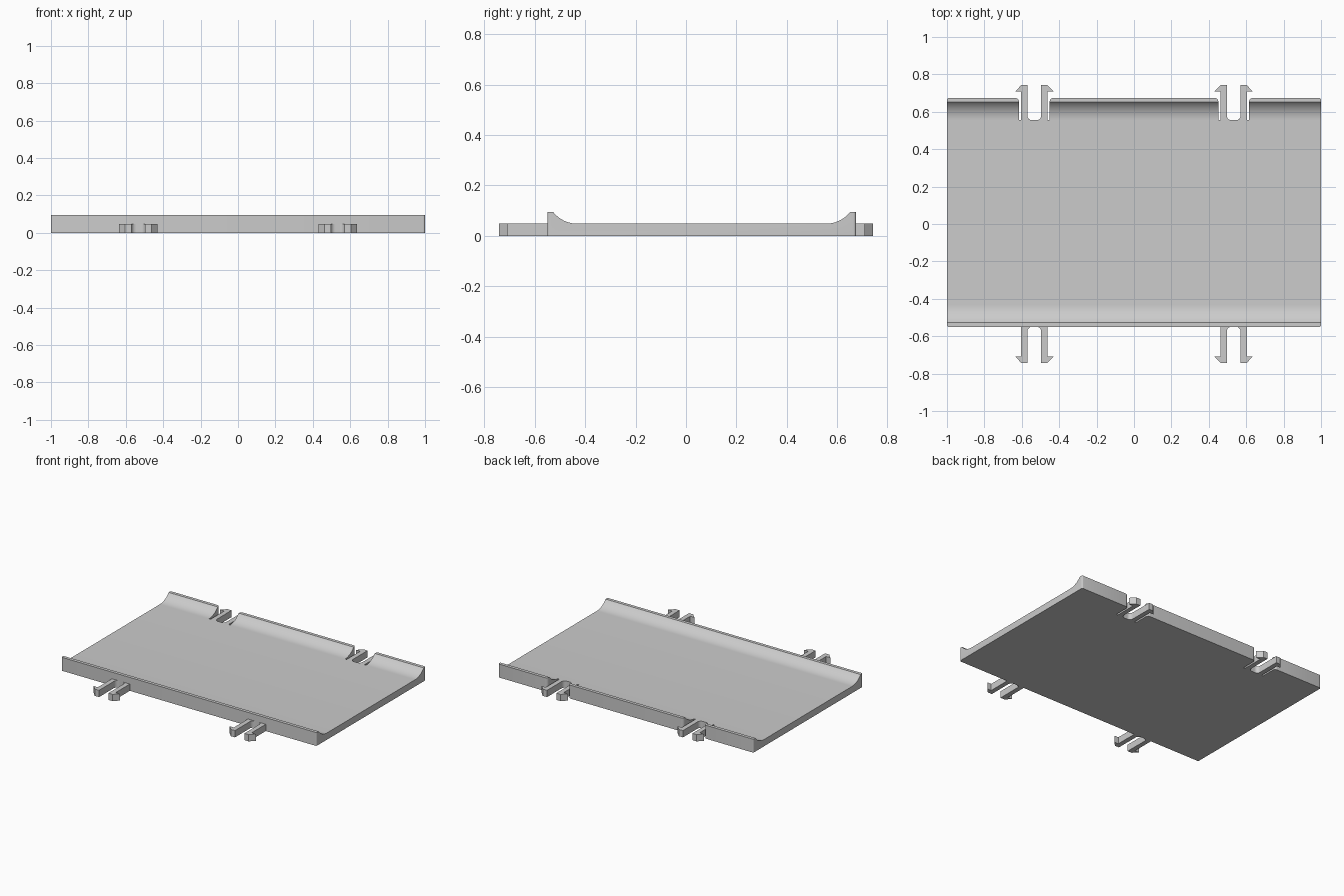
import bpy, bmesh
from math import sin, cos, pi, asin
from mathutils import Vector

cube = bpy.data.objects.get("Cube")
if cube:
    bpy.data.objects.remove(cube)

FRONT, BACK = -0.55, 0.674      # outer faces of the two lips
FLOOR, TOP = 0.048, 0.095       # tray thickness and lip height
LIP, RUN = 0.023, 0.097         # flat lip width and length of the curved slope
NOTCH_Y, TIP, BARB = 0.555, 0.742, 0.708
CLIP_X = 0.533

grey = bpy.data.materials.new("light_grey")
grey.use_nodes = True
colour = (0.6, 0.6, 0.6, 1)
grey.diffuse_color = colour
grey.node_tree.nodes["Principled BSDF"].inputs["Base Color"].default_value = colour


def arc(cx, cy, r, a0, a1, n=8):
    steps = [a0 + (a1 - a0) * i / n for i in range(n + 1)]
    return [(cx + r * cos(a), cy + r * sin(a)) for a in steps]


def prism(name, outline, place, depth, bevel_corners=False):
    """Extrude a closed outline; place maps its points into space."""
    bm = bmesh.new()
    face = bm.faces.new([bm.verts.new(place(p)) for p in outline])
    result = bmesh.ops.extrude_face_region(bm, geom=[face])
    moved = [g for g in result["geom"] if isinstance(g, bmesh.types.BMVert)]
    bmesh.ops.translate(bm, verts=moved, vec=Vector(depth))
    if bevel_corners:
        edges = [e for e in bm.edges
                 if abs(e.verts[0].co.z - e.verts[1].co.z) > TOP * 0.9]
        bmesh.ops.bevel(bm, geom=edges, offset=0.01, segments=4,
                        profile=0.5, affect='EDGES')
    bmesh.ops.recalc_face_normals(bm, faces=bm.faces)
    mesh = bpy.data.meshes.new(name)
    bm.to_mesh(mesh)
    bm.free()
    mesh.materials.append(grey)
    obj = bpy.data.objects.new(name, mesh)
    bpy.context.collection.objects.link(obj)
    return obj


def activate(obj):
    bpy.ops.object.select_all(action='DESELECT')
    obj.select_set(True)
    bpy.context.view_layer.objects.active = obj


# Tray: side profile with a concave slope up to each lip
rise = TOP - FLOOR
radius = (RUN ** 2 + rise ** 2) / (2 * rise)
sweep = asin(RUN / radius)
front_slope = arc(FRONT + LIP + RUN, FLOOR + radius, radius, -pi / 2 - sweep, -pi / 2, 12)
back_slope = arc(BACK - LIP - RUN, FLOOR + radius, radius, -pi / 2, -pi / 2 + sweep, 12)
profile = [(FRONT, 0), (FRONT, TOP)] + front_slope + back_slope + [(BACK, TOP), (BACK, 0)]
tray = prism("tray", profile, lambda p: (-1, p[0], p[1]), (2, 0, 0), True)

# Notches through the back lip, with rounded mouths
half, mouth = 0.082, 0.02
side = [(half, NOTCH_Y)] + arc(half + mouth, BACK - mouth, mouth, pi, pi / 2)
side.append((half + mouth, BACK + 0.05))
notch = side + [(-x, y) for x, y in reversed(side)]
for sx in (-1, 1):
    cutter = prism("notch_cutter", notch,
                   lambda p: (p[0] + sx * CLIP_X, p[1], -0.05), (0, 0, 0.25))
    cutter.hide_render = True
    activate(tray)
    mod = tray.modifiers.new("notch", 'BOOLEAN')
    mod.operation = 'DIFFERENCE'
    mod.solver = 'EXACT'
    mod.object = cutter
    bpy.ops.object.modifier_apply(modifier=mod.name)
    bpy.data.objects.remove(cutter)
bpy.ops.object.shade_smooth_by_angle(angle=0.5)


# Snap clips: pairs of barbed prongs with a rounded root
def prong(name, x, sx, sy, root):
    inner, outer, barb, r = 0.037, 0.07, 0.103, 0.025
    outline = [(outer, root), (outer, BARB), (barb, BARB), (outer, TIP), (inner, TIP)]
    outline += arc(inner - r, root + r, r, 0, -pi / 2)
    obj = prism(name, outline, lambda p: (x + sx * p[0], sy * p[1], 0), (0, 0, FLOOR))
    activate(obj)
    bpy.ops.object.shade_smooth_by_angle(angle=0.5)


for end, sy, root in (("front", -1, -FRONT), ("back", 1, NOTCH_Y)):
    for flank, cx in (("right", -CLIP_X), ("left", CLIP_X)):
        for sx, part in ((-1, "right_prong"), (1, "left_prong")):
            prong(f"{end}_{flank}_clip_{part}", cx, sx, sy, root)
